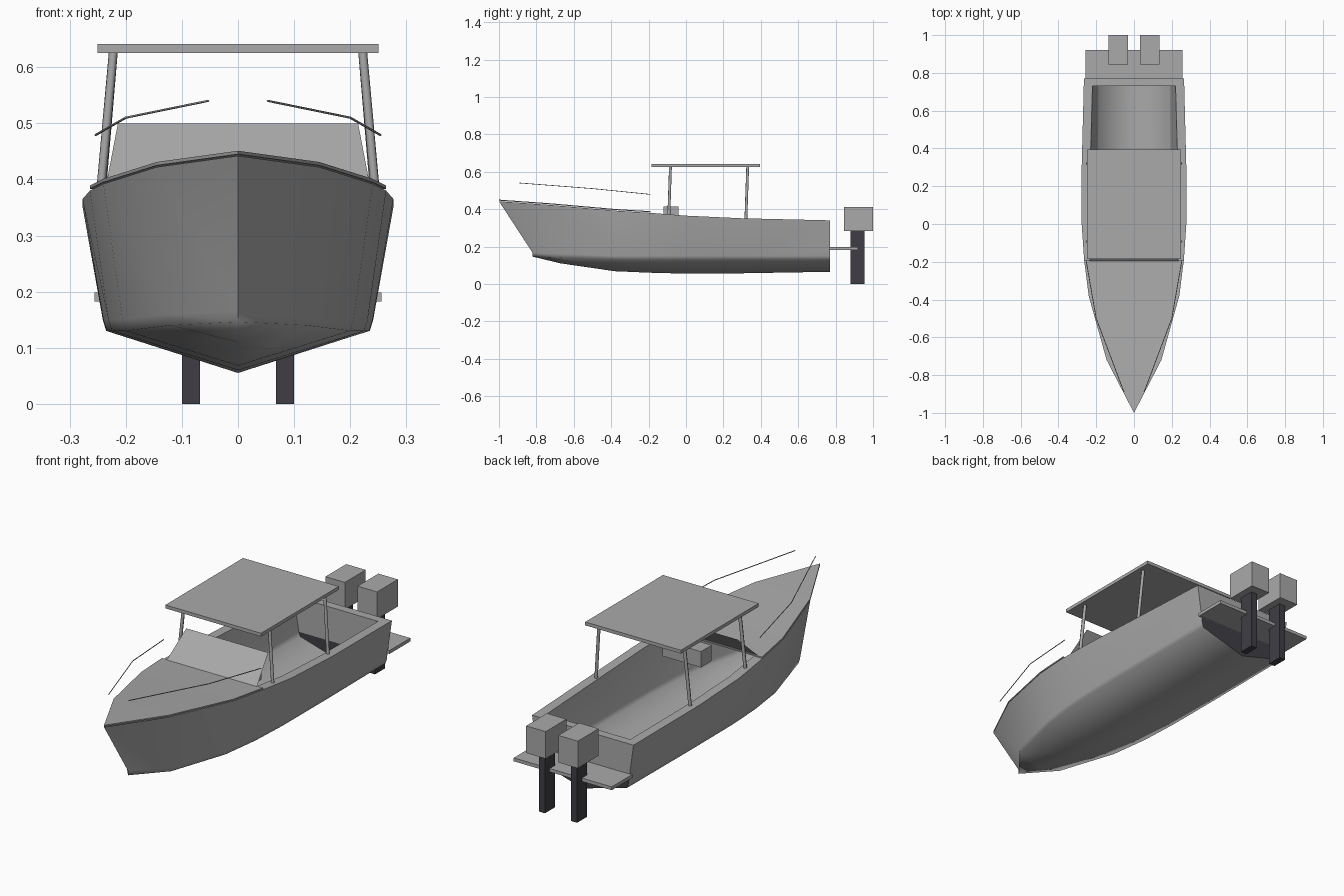
import bpy, bmesh, math
from mathutils import Vector

cube = bpy.data.objects.get("Cube")
if cube:
    bpy.data.objects.remove(cube, do_unlink=True)


def material(name, rgb):
    m = bpy.data.materials.new(name)
    m.use_nodes = True
    m.diffuse_color = (*rgb, 1)
    m.node_tree.nodes["Principled BSDF"].inputs["Base Color"].default_value = (*rgb, 1)
    return m


GREY = material("light grey", (0.4, 0.4, 0.4))
DARK = material("dark charcoal", (0.05, 0.048, 0.06))


def finish(bm, name, *mats, smooth=None):
    me = bpy.data.meshes.new(name)
    bm.to_mesh(me)
    bm.free()
    ob = bpy.data.objects.new(name, me)
    bpy.context.collection.objects.link(ob)
    for m in mats:
        me.materials.append(m)
    if smooth:
        bpy.ops.object.select_all(action="DESELECT")
        ob.select_set(True)
        bpy.context.view_layer.objects.active = ob
        bpy.ops.object.shade_smooth_by_angle(angle=math.radians(smooth))
    return ob


def box(name, lo, hi, mat=GREY):
    lo, hi = Vector(lo), Vector(hi)
    bm = bmesh.new()
    bmesh.ops.create_cube(bm, size=1)
    bmesh.ops.scale(bm, vec=hi - lo, verts=bm.verts)
    bmesh.ops.translate(bm, vec=(lo + hi) / 2, verts=bm.verts)
    return finish(bm, name, mat)


def tube(name, points, radius):
    cu = bpy.data.curves.new(name, "CURVE")
    cu.dimensions = "3D"
    cu.bevel_depth = radius
    cu.bevel_resolution = 1
    cu.use_fill_caps = True
    sp = cu.splines.new("POLY")
    sp.points.add(len(points) - 1)
    for p, co in zip(sp.points, points):
        p.co = (*co, 1)
    cu.materials.append(GREY)
    ob = bpy.data.objects.new(name, cu)
    bpy.context.collection.objects.link(ob)


# Hull lines from bow to stern
SHEER = [(0, -1, .442), (.145, -.72, .422), (.24, -.38, .392), (.264, -.19, .38),
         (.277, 0, .365), (.277, .3, .351), (.265, .77, .34)]
CHINE = [(0, -.82, .146), (.12, -.67, .14), (.2, -.38, .13), (.225, -.19, .13),
         (.234, 0, .13), (.235, .3, .13), (.232, .77, .13)]
KEEL = [(0, -.82, .145), (0, -.67, .11), (0, -.38, .068), (0, -.19, .06),
        (0, 0, .055), (0, .3, .057), (0, .77, .065)]


def section(i, inner):
    wall = .045 if inner else 0
    half = []
    for line, lift in ((SHEER, 0), (CHINE, .03), (KEEL, .04)):
        x, y, z = line[i]
        if inner:
            x, z, y = max(x - wall, 0), z + lift, min(y, .73)
        half.append(Vector((x, y, z)))
    x, y, z = half[1]
    half.insert(1, Vector((x + .006 * (x > 0), y, z + .02)))
    return half + [Vector((-p.x, p.y, p.z)) for p in reversed(half[:-1])]


# Hull: outer skin, inner skin, gunwale and transom
bm = bmesh.new()
outer = [[bm.verts.new(p) for p in section(i, False)] for i in range(7)]
inner = [[bm.verts.new(p) for p in section(i, True)] for i in range(1, 7)]
for grid in (outer, inner):
    for a, b in zip(grid, grid[1:]):
        for j in range(len(a) - 1):
            bm.faces.new((a[j], a[j + 1], b[j + 1], b[j]))
for o, n, o2, n2 in zip(outer[1:], inner, outer[2:], inner[1:]):
    for j in (0, -1):
        bm.faces.new((o[j], o2[j], n2[j], n[j]))
transom = [bm.faces.new(outer[-1]), bm.faces.new(inner[-1])]
bm.faces.new((outer[-1][0], outer[-1][-1], inner[-1][-1], inner[-1][0]))
edges = list({e for f in transom for e in f.edges})
bmesh.ops.bisect_plane(bm, geom=transom + edges, plane_co=(0, 0, .18), plane_no=(0, 0, 1))
bmesh.ops.remove_doubles(bm, verts=bm.verts, dist=.0015)
bmesh.ops.recalc_face_normals(bm, faces=bm.faces)
for f in bm.faces:
    if all(v.co.y > .72 for v in f.verts) and f.calc_center_median().z < .18:
        f.material_index = 1
finish(bm, "hull", GREY, DARK, smooth=65)

# Foredeck plate
bm = bmesh.new()
rows = [[bm.verts.new((s * x, y, z + .003)) for s in (-1, 1)] for x, y, z in SHEER[:4]]
for a, b in zip(rows, rows[1:]):
    bm.faces.new((a[0], a[1], b[1], b[0]))
bmesh.ops.remove_doubles(bm, verts=bm.verts, dist=.001)
top = bmesh.ops.extrude_face_region(bm, geom=bm.faces[:])["geom"]
bmesh.ops.translate(bm, vec=(0, 0, .006), verts=[v for v in top if isinstance(v, bmesh.types.BMVert)])
bmesh.ops.recalc_face_normals(bm, faces=bm.faces)
finish(bm, "foredeck", GREY)

# Raked windscreen, a single sheet
bm = bmesh.new()
bm.faces.new([bm.verts.new(p) for p in
              ((-.236, -.2, .385), (.236, -.2, .385), (.214, -.08, .5), (-.214, -.08, .5))])
finish(bm, "windscreen", GREY)

# Roof, helm console and swim platform
box("roof", (-.25, -.185, .625), (.25, .395, .641))
box("helm_console", (-.05, -.12, .34), (.15, -.04, .415))
box("swim_platform", (-.256, .765, .182), (.256, .92, .198))

# Paired parts: roof posts, bow rails, outboard engines
for s, side in ((1, "left"), (-1, "right")):
    tube("front_post_" + side, [(s * .246, -.092, .365), (s * .222, -.083, .63)], .008)
    tube("rear_post_" + side, [(s * .246, .32, .345), (s * .222, .33, .63)], .008)
    tube("bow_rail_" + side, [(s * .254, -.19, .479), (s * .2, -.5, .51), (s * .053, -.89, .54)], .002)
    x = s * .084
    box("engine_cowl_" + side, (x - .051, .845, .284), (x + .051, 1, .412))
    box("engine_leg_" + side, (x - .016, .88, 0), (x + .016, .955, .284), DARK)
